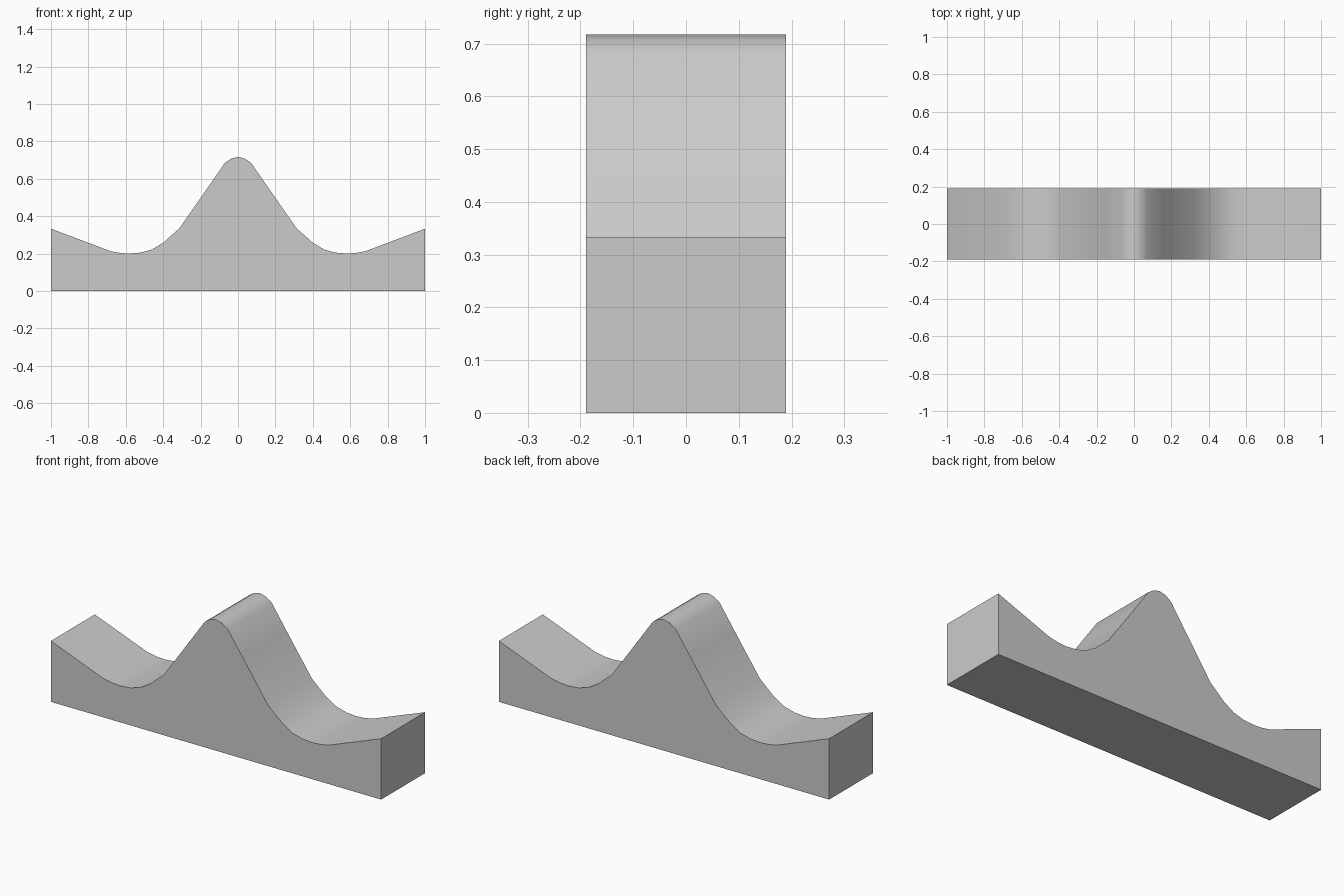
import bpy, bmesh, math

if "Cube" in bpy.data.objects:
    bpy.data.objects.remove(bpy.data.objects["Cube"])

HALF_DEPTH = 0.19

# Right half of the upper profile, from the crest outwards (x, z)
half = [(0.037, 0.708), (0.07, 0.685), (0.16, 0.555), (0.315, 0.333),
        (0.40, 0.258), (0.46, 0.222), (0.52, 0.205), (0.58, 0.20),
        (0.63, 0.203), (0.68, 0.212), (1.0, 0.333)]

# Mirror the half profile and close it along the flat base
top = [(-x, z) for x, z in reversed(half)] + [(0, 0.717)] + half
outline = top + [(1.0, 0), (-1.0, 0)]

# Extrude the outline through the depth
bm = bmesh.new()
face = bm.faces.new([bm.verts.new((x, -HALF_DEPTH, z)) for x, z in outline])
result = bmesh.ops.extrude_face_region(bm, geom=[face])
moved = [v for v in result["geom"] if isinstance(v, bmesh.types.BMVert)]
bmesh.ops.translate(bm, verts=moved, vec=(0, 2 * HALF_DEPTH, 0))
if not any(abs(f.normal.y) > 0.9 and f.calc_center_median().y < -0.1 for f in bm.faces):
    bm.faces.new([v for v in bm.verts if v.co.y < 0])
bmesh.ops.recalc_face_normals(bm, faces=bm.faces[:])

mesh = bpy.data.meshes.new("wave_block")
bm.to_mesh(mesh)
bm.free()
block = bpy.data.objects.new("wave_block", mesh)
bpy.context.collection.objects.link(block)

# Smooth curved top, sharp outer edges
bpy.context.view_layer.objects.active = block
block.select_set(True)
bpy.ops.object.shade_smooth_by_angle(angle=math.radians(35))
